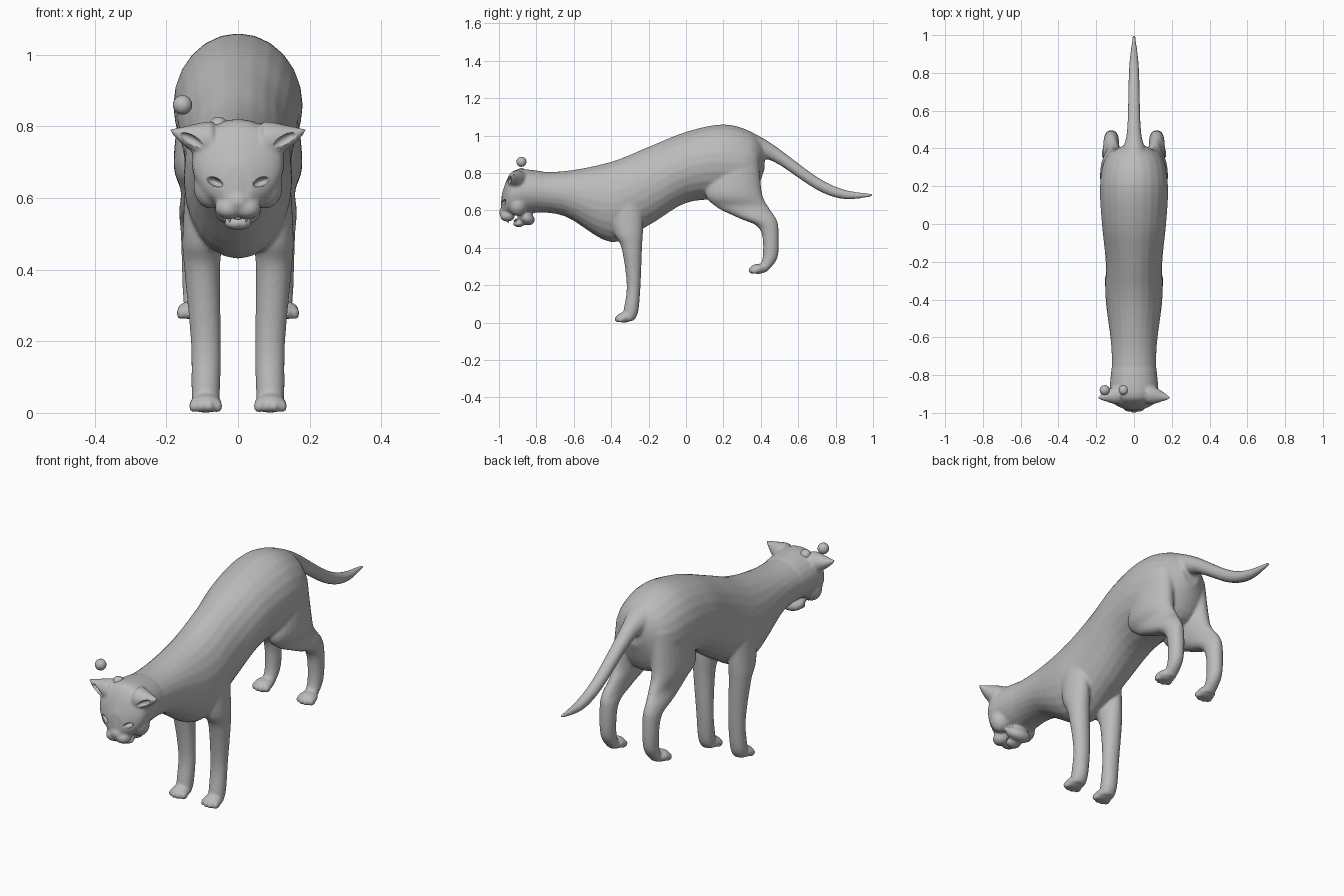
import bpy, bmesh, math
from mathutils import Vector, Matrix, Euler

cube = bpy.data.objects.get("Cube")
if cube:
    bpy.data.objects.remove(cube)

SHADE = (0.5, 0.5, 0.5, 1)
grey = bpy.data.materials.new("plain grey")
grey.use_nodes = True
grey.diffuse_color = SHADE
grey.node_tree.nodes["Principled BSDF"].inputs["Base Color"].default_value = SHADE

SIDES = (-1, 1)
ANGLES = [math.tau * step / 24 for step in range(24)]


def smooth_rows(rows, steps=5):
    """Pass a smooth curve through the given cross-section rows."""
    rows = [Vector(row) for row in rows]
    padded = [rows[0]] + rows + [rows[-1]]
    result = []
    for before, start, end, after in zip(padded, padded[1:], padded[2:], padded[3:]):
        leave, arrive = (end - before) / 2, (after - start) / 2
        for step in range(steps):
            t = step / steps
            ease = t * t * (3 - 2 * t)
            result.append(start.lerp(end, ease) + leave * t * (1 - t) ** 2
                          - arrive * t * t * (1 - t))
    return result + [rows[-1]]


def skin(bm, rings):
    """Join the rings into a closed tube."""
    loops = [[bm.verts.new(point) for point in ring] for ring in rings]
    for near, far in zip(loops, loops[1:]):
        for i in range(len(near)):
            bm.faces.new((near[i - 1], near[i], far[i], far[i - 1]))
    bm.faces.new(loops[0])
    bm.faces.new(loops[-1])


def trunk(bm, rows):
    """Each row is y, top, bottom and half width."""
    skin(bm, [[(width * math.cos(angle), y,
                (top + bottom) / 2 + (top - bottom) / 2 * math.sin(angle)) for angle in ANGLES]
              for y, top, bottom, width in smooth_rows(rows)])


def limb(bm, side, rows):
    """Each row is z, x, y, half depth and half width."""
    skin(bm, [[(side * x + width * math.cos(angle), y + depth * math.sin(angle), z)
               for angle in ANGLES] for z, x, y, depth, width in smooth_rows(rows)])


def ball(bm, centre, radii, turn=(0, 0, 0)):
    placement = Matrix.LocRotScale(Vector(centre), Euler(turn), Vector(radii))
    bmesh.ops.create_uvsphere(bm, u_segments=20, v_segments=12, radius=1, matrix=placement)


def paw(bm, x, y, floor):
    """A rounded pad with four toes fanned across the front."""
    size = 0.045
    ball(bm, (x, y, floor + size * 0.6), (size, size, size * 0.6))
    for toe in range(4):
        offset = (toe - 1.5) * size / 2
        ball(bm, (x + offset, y - size * 0.8 + abs(offset) / 2, floor + size * 0.4),
             (size * 0.3, size / 2, size * 0.4))


def ear(bm, side):
    """A tapering cone that sweeps outward and rises to a point."""
    base, tip = Vector((0.07, -0.9, 0.76)), Vector((0.19, -0.92, 0.77))
    rings = []
    for step in range(8):
        t = step / 7
        centre = base.lerp(tip, t)
        radius = 0.05 * (1 - t ** 1.5) + 0.005
        lift = 0.02 * t ** 3
        rings.append([(side * centre.x, centre.y + radius * math.cos(angle),
                       centre.z + lift + radius * math.sin(angle)) for angle in ANGLES])
    skin(bm, rings)


def finish(bm, name):
    bmesh.ops.recalc_face_normals(bm, faces=bm.faces)
    for face in bm.faces:
        face.smooth = True
    mesh = bpy.data.meshes.new(name)
    bm.to_mesh(mesh)
    bm.free()
    mesh.materials.append(grey)
    part = bpy.data.objects.new(name, mesh)
    bpy.context.collection.objects.link(part)
    return part


bm = bmesh.new()

# neck, chest, belly and rump
trunk(bm, [(-0.85, 0.81, 0.59, 0.12), (-0.65, 0.81, 0.57, 0.12), (-0.4, 0.86, 0.43, 0.15),
           (-0.2, 0.94, 0.52, 0.15), (0, 1.02, 0.64, 0.17), (0.2, 1.06, 0.66, 0.18),
           (0.35, 1.02, 0.67, 0.15), (0.42, 0.95, 0.82, 0.05)])

# tail
trunk(bm, [(0.35, 1.02, 0.88, 0.08), (0.47, 0.95, 0.86, 0.04), (0.7, 0.78, 0.71, 0.03),
           (0.85, 0.71, 0.66, 0.025), (1, 0.69, 0.675, 0.007)])

# skull
trunk(bm, [(-0.77, 0.81, 0.59, 0.12), (-0.9, 0.82, 0.58, 0.13), (-0.95, 0.78, 0.57, 0.11),
           (-0.985, 0.69, 0.58, 0.04)])

# nose bridge, nose tip, chin and jaw
ball(bm, (0, -0.96, 0.645), (0.03, 0.03, 0.08), (-0.1, 0, 0))
ball(bm, (0, -0.985, 0.59), (0.025, 0.015, 0.02))
ball(bm, (0, -0.895, 0.53), (0.04, 0.03, 0.02))
ball(bm, (0, -0.855, 0.56), (0.065, 0.05, 0.035), (-0.5, 0, 0))

for side in SIDES:
    # muzzle pad, cheek and brow
    ball(bm, (side * 0.025, -0.955, 0.57), (0.04, 0.04, 0.03))
    ball(bm, (side * 0.075, -0.9, 0.63), (0.05, 0.05, 0.06))
    ball(bm, (side * 0.06, -0.945, 0.68), (0.04, 0.02, 0.02), (0, -side * 0.4, 0))
    ear(bm, side)
    # front leg
    limb(bm, side, [(0.75, 0.1, -0.32, 0.09, 0.04), (0.5, 0.1, -0.31, 0.08, 0.055),
                    (0.4, 0.1, -0.29, 0.055, 0.05), (0.2, 0.09, -0.28, 0.037, 0.042),
                    (0.06, 0.09, -0.295, 0.04, 0.04), (0.01, 0.09, -0.31, 0.03, 0.035)])
    paw(bm, side * 0.09, -0.33, 0)
    # hind leg
    limb(bm, side, [(0.9, 0.09, 0.28, 0.11, 0.07), (0.7, 0.11, 0.255, 0.15, 0.07),
                    (0.62, 0.11, 0.3, 0.14, 0.05), (0.56, 0.12, 0.38, 0.1, 0.045),
                    (0.5, 0.12, 0.445, 0.05, 0.04), (0.35, 0.12, 0.45, 0.04, 0.035),
                    (0.27, 0.12, 0.4, 0.03, 0.03)])
    paw(bm, side * 0.125, 0.385, 0.26)

# fuse the anatomy into one soft skin
body = finish(bm, "body")
fuse = body.modifiers.new("fuse", 'REMESH')
fuse.mode = 'VOXEL'
fuse.voxel_size = 0.007
fuse.use_smooth_shade = True
soften = body.modifiers.new("soften", 'SMOOTH')
soften.iterations = 7

# hollows for the eye sockets and the ears
bm = bmesh.new()
for side in SIDES:
    ball(bm, (side * 0.065, -0.975, 0.645), (0.025, 0.03, 0.012), (0, -side * 0.4, 0))
    ball(bm, (side * 0.13, -0.95, 0.76), (0.04, 0.02, 0.015), (0, -side * 0.5, side * 0.4))
cutter = finish(bm, "hollow_cutter")
cutter.hide_render = True
cutter.hide_viewport = True
carve = body.modifiers.new("carve", 'BOOLEAN')
carve.operation = 'DIFFERENCE'
carve.object = cutter

# tongue
bm = bmesh.new()
ball(bm, (0, -0.9, 0.55), (0.02, 0.025, 0.007), (0.3, 0, 0))
finish(bm, "tongue")

# upper and lower fangs
bm = bmesh.new()
for side in SIDES:
    for y in (-0.95, -0.91):
        ball(bm, (side * 0.023, y, 0.545), (0.004, 0.004, 0.013))
finish(bm, "fangs")

# loose eyeballs above the head
for name, x, z in (("right_eyeball", -0.155, 0.86), ("left_eyeball", -0.055, 0.8)):
    bm = bmesh.new()
    ball(bm, (x, -0.88, z), [0.027] * 3)
    finish(bm, name)
